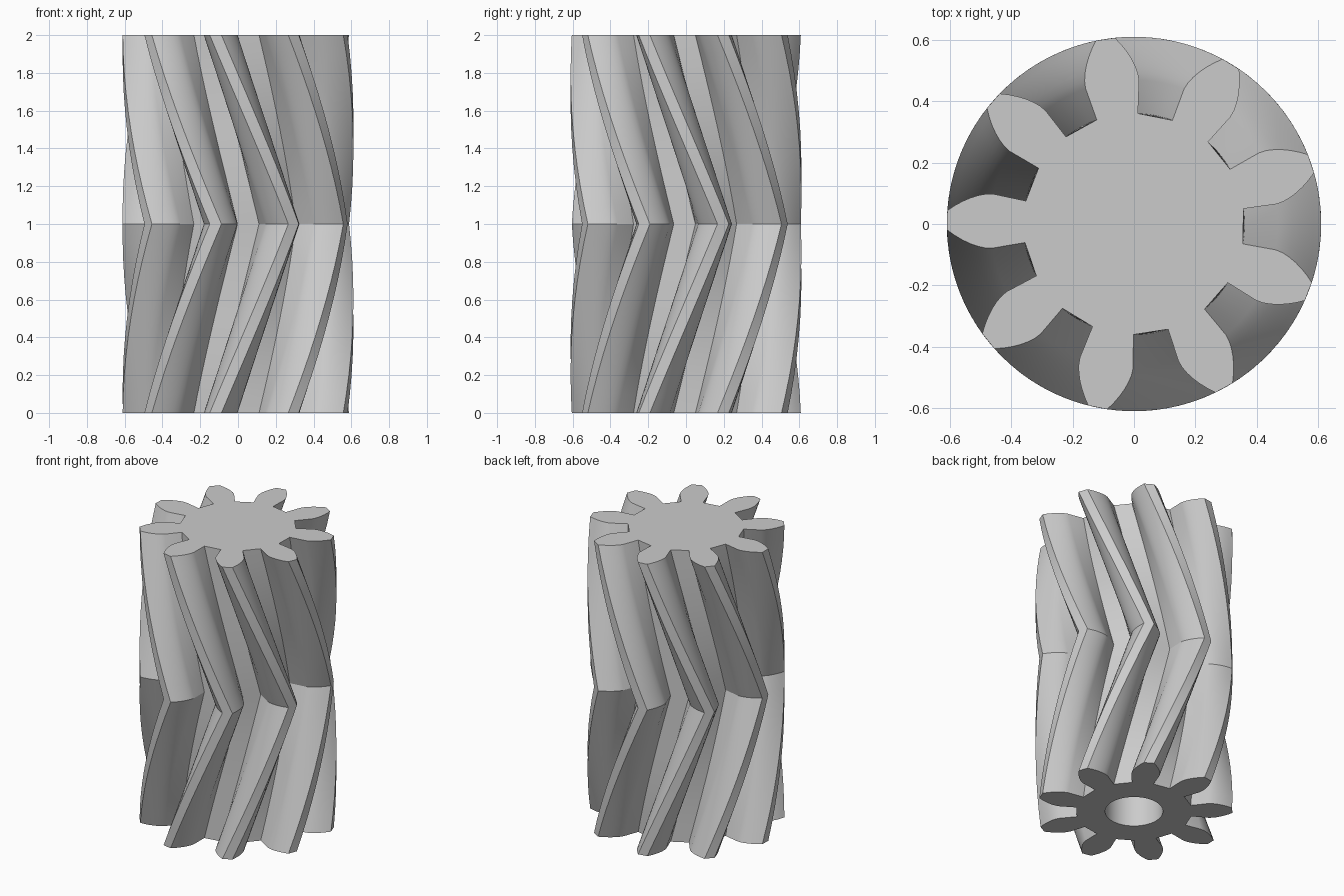
import bpy
import bmesh
from math import acos, cos, sin, tan, pi, radians

if "Cube" in bpy.data.objects:
    bpy.data.objects.remove(bpy.data.objects["Cube"])

# Gear proportions
TEETH = 9
PITCH_R, ROOT_R, TIP_R = 0.5, 0.361, 0.611
BASE_R = PITCH_R * cos(radians(20))
HEIGHT = 2.0
TWIST = radians(40)
START = radians(178.8)
SLICES = 20
BORE_R, BORE_DEPTH, BORE_SIDES = 0.18, 1.0, 48


def involute(r):
    a = acos(min(1.0, BASE_R / r))
    return tan(a) - a


def tooth_half():
    """Flank of one tooth from root to tip as (radius, half angle)."""
    steps = 6
    radii = [ROOT_R] + [BASE_R + (TIP_R - BASE_R) * i / steps for i in range(steps + 1)]
    middle = pi / (2 * TEETH) + involute(PITCH_R)
    return [(r, middle - involute(max(r, BASE_R))) for r in radii]


def gear_outline():
    flank = tooth_half()
    tooth = [(r, -a) for r, a in flank] + [(r, a) for r, a in reversed(flank)]
    return [(r, a + 2 * pi * k / TEETH) for k in range(TEETH) for r, a in tooth]


def ring(bm, outline, z, turn=0.0):
    return [bm.verts.new((r * cos(a + turn), r * sin(a + turn), z)) for r, a in outline]


def bridge(bm, low, high):
    n = len(low)
    for i in range(n):
        j = (i + 1) % n
        bm.faces.new((low[i], low[j], high[j], high[i]))


def loop_edges(bm, verts):
    return [bm.edges.get((v, verts[i - 1])) for i, v in enumerate(verts)]


bm = bmesh.new()

# Herringbone teeth: the twist reverses at mid height
outline = gear_outline()
rings = []
for s in range(SLICES + 1):
    z = HEIGHT * s / SLICES
    rings.append(ring(bm, outline, z, START + TWIST * (1 - abs(z - 1))))
for low, high in zip(rings, rings[1:]):
    bridge(bm, low, high)
bm.faces.new(rings[-1])

# Blind shaft hole in the underside
circle = [(BORE_R, 2 * pi * i / BORE_SIDES) for i in range(BORE_SIDES)]
mouth = ring(bm, circle, 0)
end = ring(bm, circle, BORE_DEPTH)
bridge(bm, end, mouth)
bm.faces.new(list(reversed(end)))

# Underside between the teeth outline and the hole
bmesh.ops.triangle_fill(bm, use_beauty=True,
                        edges=loop_edges(bm, rings[0]) + loop_edges(bm, mouth))
bmesh.ops.recalc_face_normals(bm, faces=bm.faces)

mesh = bpy.data.meshes.new("herringbone_gear")
bm.to_mesh(mesh)
bm.free()
gear = bpy.data.objects.new("herringbone_gear", mesh)
bpy.context.collection.objects.link(gear)

# Plain grey material
grey = bpy.data.materials.new("light_grey")
grey.use_nodes = True
colour = (0.6, 0.6, 0.6, 1)
grey.diffuse_color = colour
grey.node_tree.nodes["Principled BSDF"].inputs["Base Color"].default_value = colour
mesh.materials.append(grey)

# Smooth flanks with crisp tooth edges
bpy.ops.object.select_all(action='DESELECT')
gear.select_set(True)
bpy.context.view_layer.objects.active = gear
bpy.ops.object.shade_smooth_by_angle(angle=radians(30))
